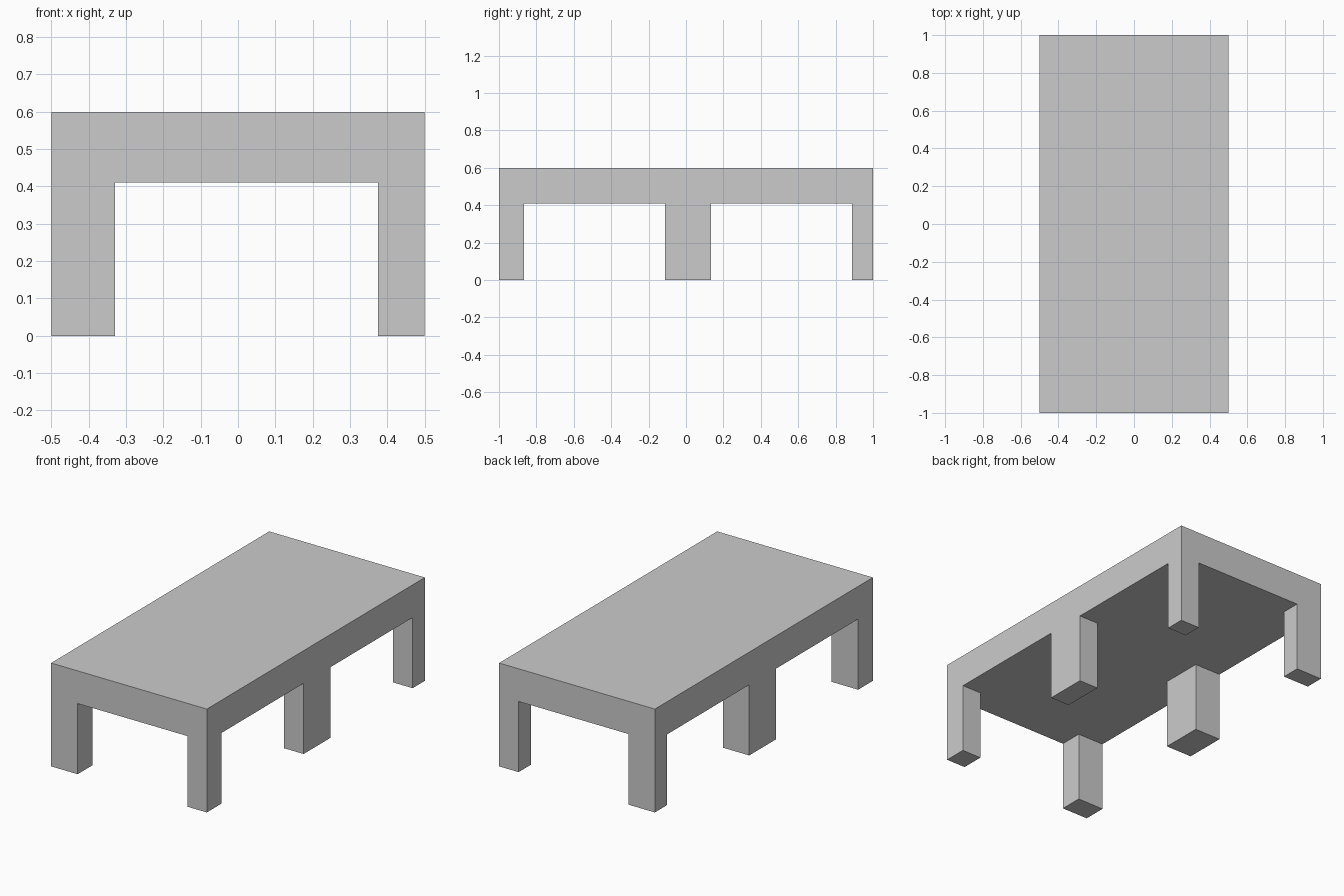
import bpy
import bmesh
from mathutils import Matrix, Vector

if "Cube" in bpy.data.objects:
    bpy.data.objects.remove(bpy.data.objects["Cube"])

TOP, UNDER = 0.60, 0.41
X_CUTS = (-0.33, 0.375)                   # inner sides of the two leg rows
Y_CUTS = (-0.865, -0.112, 0.134, 0.888)   # leg edges along the length

# Thick table top
bm = bmesh.new()
bmesh.ops.create_cube(bm, size=1, matrix=Matrix.Translation((0, 0, (TOP + UNDER) / 2))
                      @ Matrix.Diagonal((1, 2, TOP - UNDER, 1)))

# Score the slab along the leg outlines
for axis, cuts in ((Vector((1, 0, 0)), X_CUTS), (Vector((0, 1, 0)), Y_CUTS)):
    for c in cuts:
        bmesh.ops.bisect_plane(bm, geom=bm.verts[:] + bm.edges[:] + bm.faces[:],
                               plane_co=axis * c, plane_no=axis)


def is_leg(face):
    c = face.calc_center_median()
    in_row = c.x < X_CUTS[0] or c.x > X_CUTS[1]
    in_span = c.y < Y_CUTS[0] or Y_CUTS[1] < c.y < Y_CUTS[2] or c.y > Y_CUTS[3]
    return face.normal.z < -0.9 and in_row and in_span


# Six legs pulled down from the underside
bm.normal_update()
legs = bmesh.ops.extrude_discrete_faces(bm, faces=[f for f in bm.faces if is_leg(f)])["faces"]
bmesh.ops.translate(bm, verts=list({v for f in legs for v in f.verts}), vec=(0, 0, -UNDER))

# Merge coplanar faces into clean flat sides
bmesh.ops.dissolve_limit(bm, angle_limit=0.01, verts=bm.verts[:], edges=bm.edges[:])
bmesh.ops.recalc_face_normals(bm, faces=bm.faces[:])

mesh = bpy.data.meshes.new("six_legged_table")
bm.to_mesh(mesh)
bm.free()
bpy.context.collection.objects.link(bpy.data.objects.new("six_legged_table", mesh))
